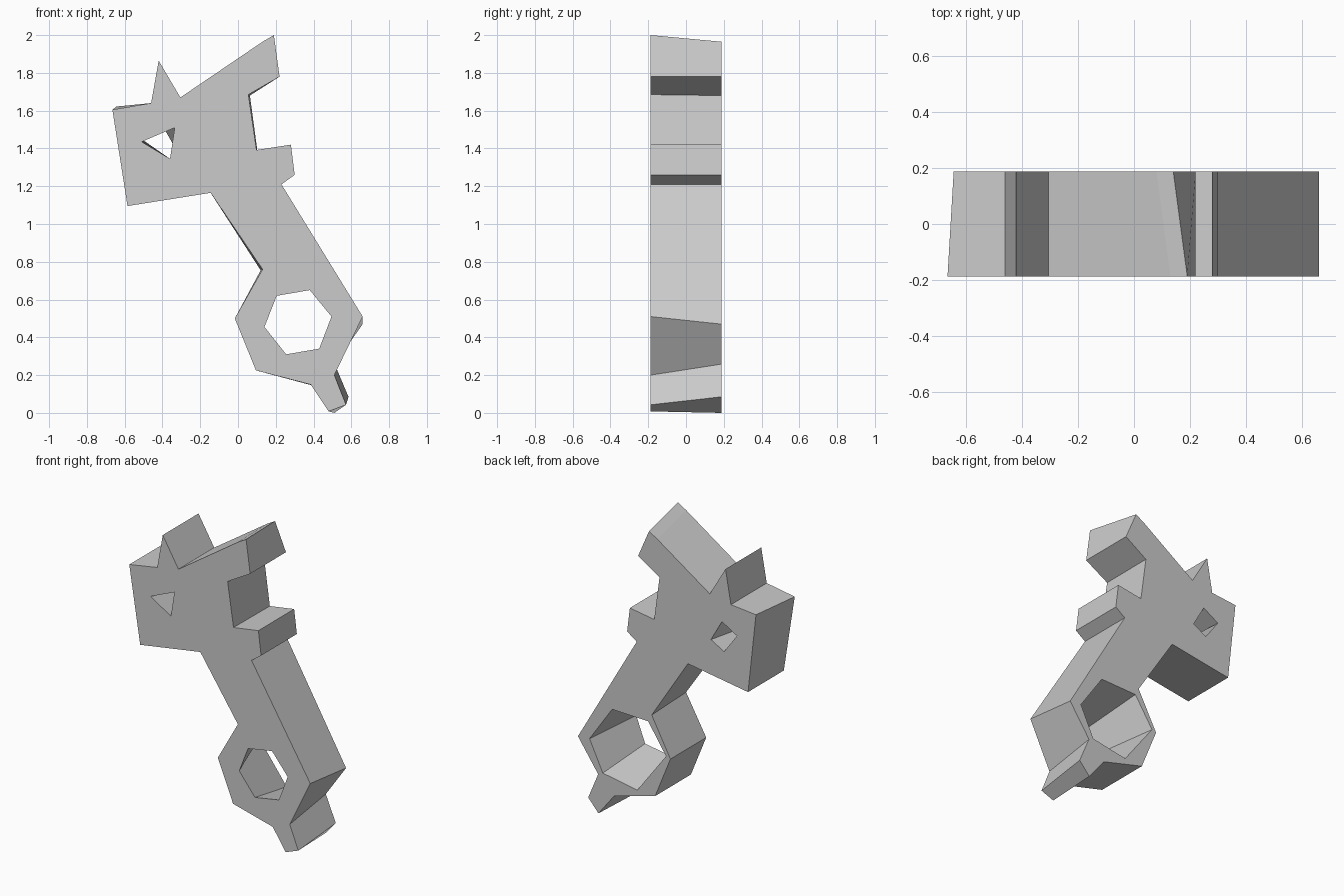
import bpy, bmesh

if "Cube" in bpy.data.objects:
    bpy.data.objects.remove(bpy.data.objects["Cube"])

HALF = 0.187  # half thickness of the plate

# Outline of the front face (x, z)
outline = [(-0.665, 1.605), (-0.46, 1.64), (-0.42, 1.865), (-0.305, 1.67),
           (0.13, 1.965), (0.19, 2.0), (0.22, 1.78), (0.055, 1.685),
           (0.098, 1.392), (0.28, 1.42), (0.30, 1.26), (0.23, 1.21),
           (0.66, 0.51), (0.51, 0.20), (0.572, 0.043), (0.48, 0.008),
           (0.385, 0.15), (0.095, 0.225), (-0.017, 0.50), (0.13, 0.76),
           (-0.145, 1.165), (-0.585, 1.095)]
# Corners that sit elsewhere on the back face
back_moves = {0: (-0.643, 1.622), 4: (0.08, 1.93), 5: (0.14, 1.965),
              7: (0.063, 1.68), 8: (0.102, 1.392), 12: (0.66, 0.47),
              13: (0.512, 0.258), 14: (0.585, 0.085), 15: (0.51, 0.0),
              16: (0.395, 0.145), 19: (0.12, 0.755)}
outline_back = [back_moves.get(i, p) for i, p in enumerate(outline)]

# Large tapering six-sided hole
hex_front = [(0.205, 0.62), (0.38, 0.65), (0.495, 0.51),
             (0.43, 0.34), (0.255, 0.31), (0.14, 0.455)]
hex_back = [(0.146, 0.706), (0.41, 0.715), (0.575, 0.477),
            (0.478, 0.275), (0.226, 0.23), (0.015, 0.51)]

# Small hole: triangle at the front, four-sided at the back
small_front = [(-0.51, 1.435), (-0.335, 1.51), (-0.36, 1.345)]
small_back = [(-0.504, 1.445), (-0.394, 1.51), (-0.314, 1.37), (-0.41, 1.316)]


def ring(bm, pts, y):
    """Closed loop of edges at depth y."""
    vs = [bm.verts.new((x, y, z)) for x, z in pts]
    es = [bm.edges.new((vs[i - 1], vs[i])) for i in range(len(vs))]
    return vs, es


bm = bmesh.new()
front_edges, back_edges = [], []
for front, back in ((outline, outline_back), (hex_front, hex_back),
                    (small_front, small_back)):
    fv, fe = ring(bm, front, -HALF)
    bv, be = ring(bm, back, HALF)
    front_edges += fe
    back_edges += be
    # Side walls; a missing front corner collapses to a triangle
    n = len(bv)
    for i in range(n):
        j = (i + 1) % n
        a, b = fv[min(i, len(fv) - 1)], fv[min(j, len(fv) - 1)]
        bm.faces.new([a, b, bv[j], bv[i]] if a is not b else [a, bv[j], bv[i]])

# Front and back faces with the holes left open
bmesh.ops.triangle_fill(bm, edges=front_edges, use_beauty=True, normal=(0, -1, 0))
bmesh.ops.triangle_fill(bm, edges=back_edges, use_beauty=True, normal=(0, 1, 0))
bmesh.ops.recalc_face_normals(bm, faces=bm.faces[:])

mesh = bpy.data.meshes.new("bracket_plate")
bm.to_mesh(mesh)
bm.free()
plate = bpy.data.objects.new("bracket_plate", mesh)
bpy.context.collection.objects.link(plate)
